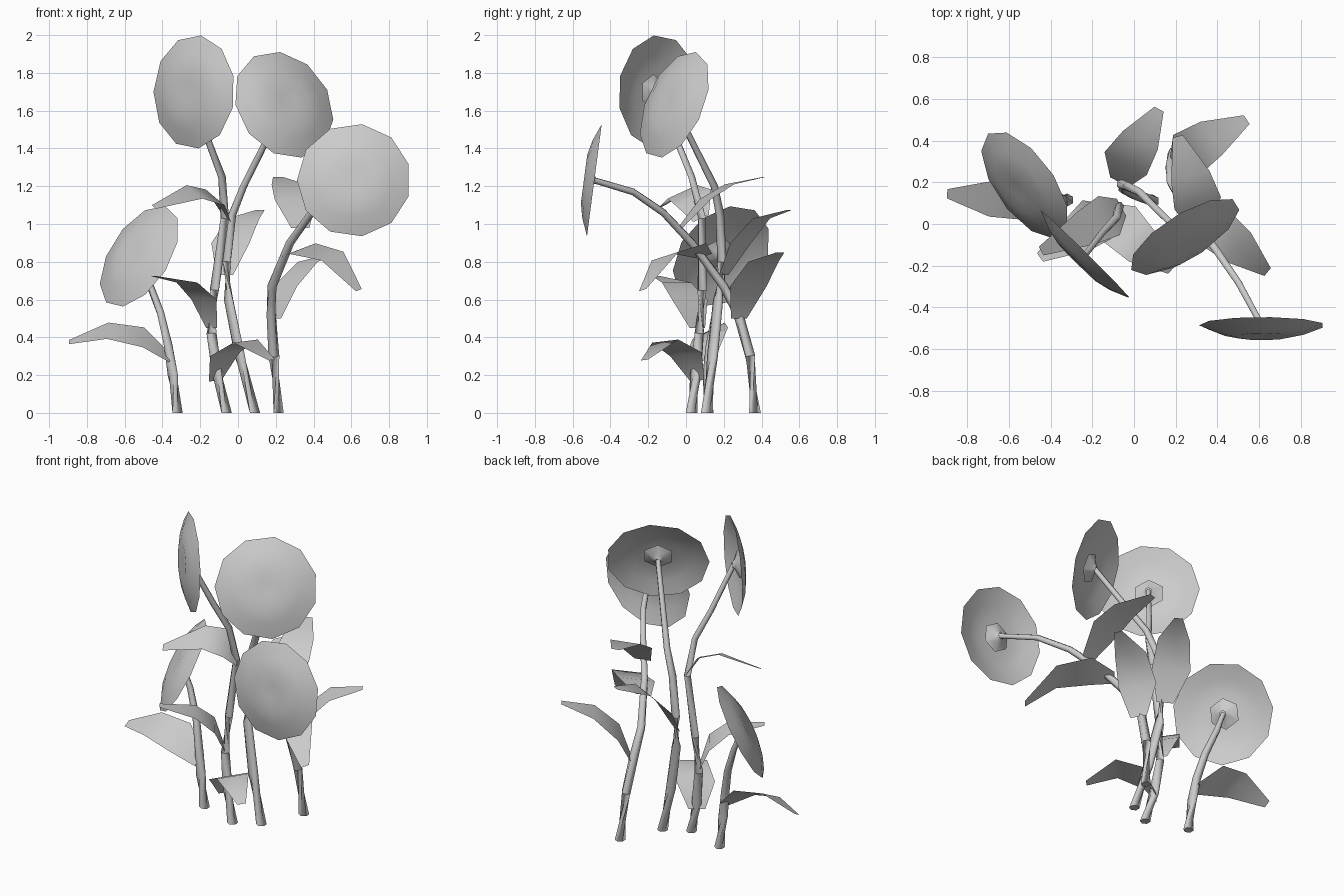
import bpy, bmesh, math
from mathutils import Vector, Matrix

if "Cube" in bpy.data.objects:
    bpy.data.objects.remove(bpy.data.objects["Cube"])

grey = bpy.data.materials.new("plain_grey")
grey.use_nodes = True
COLOUR = (0.6, 0.6, 0.6, 1)
grey.diffuse_color = COLOUR
grey.node_tree.nodes["Principled BSDF"].inputs["Base Color"].default_value = COLOUR


def finish(name, bm):
    """Turn a bmesh into a smooth shaded object that keeps sharp edges."""
    mesh = bpy.data.meshes.new(name)
    bm.to_mesh(mesh)
    bm.free()
    mesh.materials.append(grey)
    obj = bpy.data.objects.new(name, mesh)
    bpy.context.collection.objects.link(obj)
    bpy.ops.object.select_all(action='DESELECT')
    obj.select_set(True)
    bpy.context.view_layer.objects.active = obj
    bpy.ops.object.shade_smooth_by_angle(angle=math.radians(65))


def bridge(bm, a, b, closed=True):
    n = len(a)
    for i in range(n if closed else n - 1):
        j = (i + 1) % n
        bm.faces.new((a[i], a[j], b[j], b[i]))


def ring(bm, centre, axis, radius, sides):
    rot = axis.to_track_quat('Z', 'Y')
    turn = [math.tau * (i + 0.5) / sides for i in range(sides)]
    return [bm.verts.new(centre + rot @ Vector((math.cos(t) * radius, math.sin(t) * radius, 0)))
            for t in turn]


def stem(name, points):
    """Tapered six sided tube through the points."""
    pts = [Vector(p) for p in points]
    last = len(pts) - 1
    bm = bmesh.new()
    rings = []
    for i, p in enumerate(pts):
        axis = (pts[min(i + 1, last)] - pts[max(i - 1, 0)]).normalized()
        if i == 0:
            axis = Vector((0, 0, 1))
        rings.append(ring(bm, p, axis, 0.031 - 0.015 * i / last, 6))
    for a, b in zip(rings, rings[1:]):
        bridge(bm, a, b)
    bm.faces.new(rings[0][::-1])
    bm.faces.new(rings[-1])
    finish(name, bm)


def lathe(name, centre, axis, profile, sides):
    """Revolve (radius, height) pairs around an axis; the last ring is capped."""
    bm = bmesh.new()
    rings = [ring(bm, centre + axis * h, axis, r, sides) for r, h in profile]
    for a, b in zip(rings, rings[1:]):
        bridge(bm, a, b)
    bm.faces.new(rings[-1])
    finish(name, bm)


def leaf(name, roll, points, widths=(0.05, 0.115, 0.095, 0.025)):
    """Arched strip with a blunt tip, rolled about its heading."""
    pts = [Vector(p) for p in points]
    heading = pts[-1] - pts[0]
    heading.z = 0
    side = Vector((-heading.y, heading.x, 0)).normalized()
    side = Matrix.Rotation(math.radians(roll), 3, heading) @ side
    bm = bmesh.new()
    rows = [[bm.verts.new(p + side * w * s) for s in (1, 0, -1)] for p, w in zip(pts, widths)]
    for a, b in zip(rows, rows[1:]):
        bridge(bm, a, b, closed=False)
    finish(name, bm)


DISH = [(0.302, -0.025), (0.21, 0.012), (0.13, 0.03), (0.05, 0.027)]
CALYX = [(0.018, -0.03), (0.035, -0.014), (0.093, 0.012)]


def flower(name, centre, facing, path, leaves):
    c, axis = Vector(centre), Vector(facing).normalized()
    lathe(name + "_dish", c, axis, DISH, 11)
    lathe(name + "_calyx", c, axis, CALYX, 6)
    stem(name + "_stem", path + [c - axis * 0.02])
    for i, (roll, points) in enumerate(leaves):
        leaf(f"{name}_leaf_{i + 1}", roll, points)


# Tall flower on the right hand side of the bunch
flower("tall_flower", (-0.25, -0.165, 1.7), (-0.7, -0.71, 0.03),
       [(-0.06, 0.03, 0), (-0.11, 0.05, 0.2), (-0.14, 0.07, 0.42), (-0.125, 0.085, 0.65),
        (-0.07, 0.085, 1.03), (-0.085, 0.03, 1.25), (-0.15, -0.04, 1.42)],
       [(-22, [(-0.06, 0.08, 1.03), (-0.12, 0.04, 1.14), (-0.23, -0.02, 1.17), (-0.445, -0.13, 1.09)]),
        (0, [(-0.14, 0.06, 0.45), (-0.18, 0.02, 0.6), (-0.27, -0.05, 0.69), (-0.45, -0.16, 0.725)])])

# Tall flower in the middle
flower("middle_flower", (0.255, -0.08, 1.64), (0.5, -0.8, 0.36),
       [(0.09, 0.11, 0), (0.01, 0.14, 0.3), (-0.05, 0.17, 0.6), (-0.06, 0.19, 0.8),
        (-0.03, 0.18, 1.05), (0.03, 0.15, 1.2), (0.13, 0.05, 1.4)],
       [(0, [(-0.07, 0.2, 0.73), (-0.04, 0.29, 0.9), (0.03, 0.4, 1.03), (0.12, 0.55, 1.075)]),
        (5, [(-0.12, 0.06, 0.17), (-0.07, 0, 0.31), (0.04, -0.11, 0.38), (0.18, -0.22, 0.28)])])

# Flower leaning forward
flower("forward_flower", (0.614, -0.51, 1.235), (0, -0.99, 0.13),
       [(0.215, 0.365, 0), (0.19, 0.34, 0.3), (0.175, 0.275, 0.53), (0.18, 0.2, 0.67),
        (0.275, 0.03, 0.9), (0.39, -0.12, 1.06), (0.5, -0.28, 1.17)],
       [(0, [(0.33, -0.03, 0.98), (0.305, 0.1, 1.13), (0.27, 0.23, 1.21), (0.21, 0.42, 1.25)]),
        (14, [(0.235, 0.1, 0.83), (0.34, 0.02, 0.87), (0.5, -0.11, 0.83), (0.64, -0.23, 0.65)]),
        (0, [(0.2, 0.28, 0.5), (0.25, 0.33, 0.67), (0.37, 0.41, 0.8), (0.54, 0.5, 0.85)])])

# Short flower
flower("short_flower", (-0.54, 0.175, 0.84), (-0.72, -0.52, 0.46),
       [(-0.32, 0.115, 0), (-0.345, 0.115, 0.2), (-0.37, 0.13, 0.36), (-0.41, 0.16, 0.53),
        (-0.475, 0.19, 0.7)],
       [(-27, [(-0.36, 0.12, 0.29), (-0.5, 0.12, 0.4), (-0.69, 0.12, 0.435), (-0.895, 0.145, 0.375)])])
